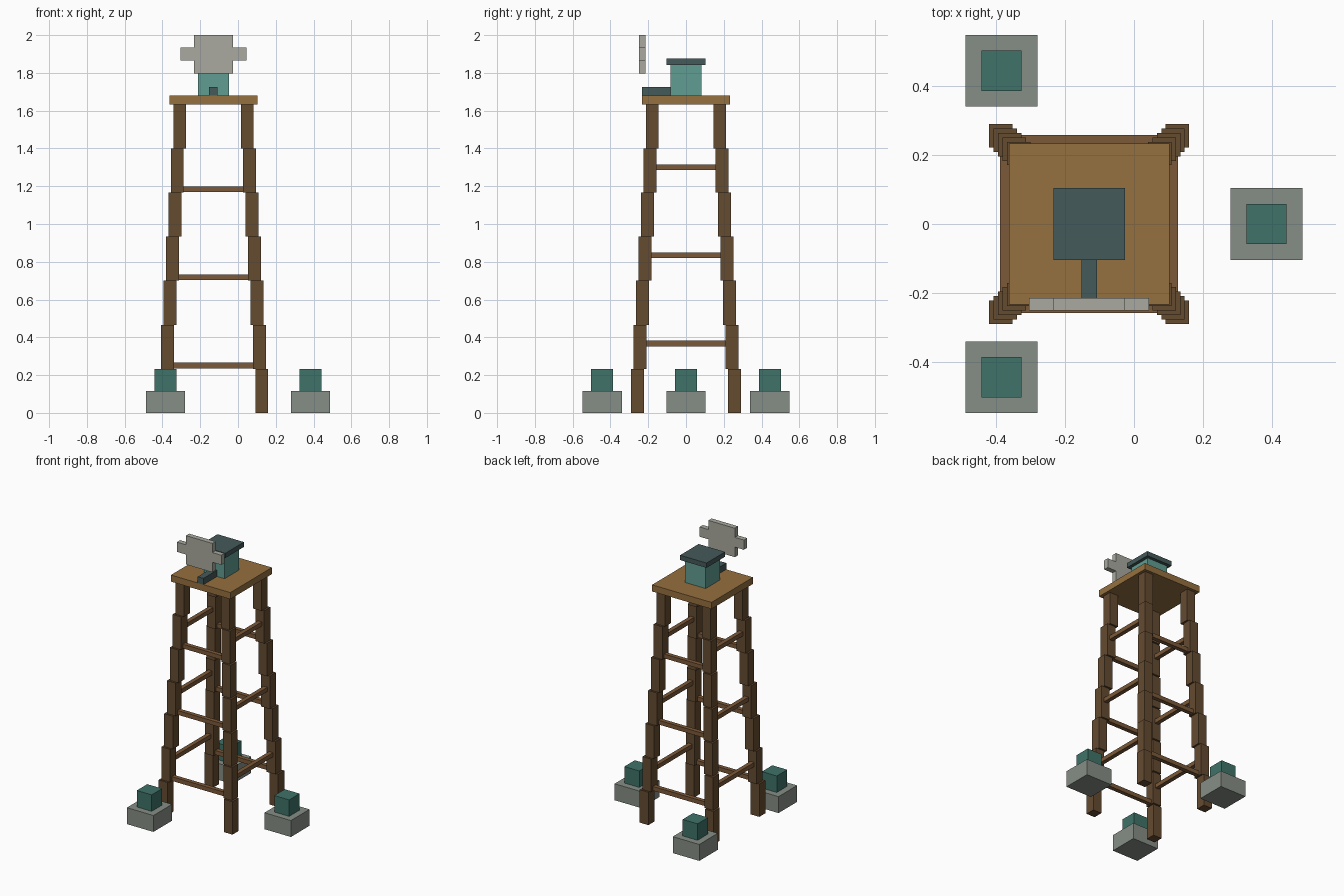
import bpy

if "Cube" in bpy.data.objects:
    bpy.data.objects.remove(bpy.data.objects["Cube"])


def material(name, rgb):
    m = bpy.data.materials.new(name)
    m.diffuse_color = (*rgb, 1)
    m.use_nodes = True
    m.node_tree.nodes["Principled BSDF"].inputs["Base Color"].default_value = m.diffuse_color
    return m


DARK_WOOD = material("dark_wood", (0.13, 0.07, 0.03))
BRACE_WOOD = material("brace_wood", (0.2, 0.1, 0.04))
DECK_WOOD = material("deck_wood", (0.3, 0.16, 0.05))
STONE = material("stone", (0.24, 0.27, 0.24))
DEEP_TEAL = material("deep_teal", (0.05, 0.17, 0.14))
TEAL = material("teal", (0.12, 0.34, 0.29))
SLATE = material("slate", (0.06, 0.1, 0.1))
PALE = material("pale_stone", (0.4, 0.4, 0.35))


def box(name, centre, size, mat):
    x, y, z = (s / 2 for s in size)
    verts = [(a, b, c) for a in (-x, x) for b in (-y, y) for c in (-z, z)]
    faces = [(0, 1, 3, 2), (4, 6, 7, 5), (0, 4, 5, 1),
             (2, 3, 7, 6), (0, 2, 6, 4), (1, 5, 7, 3)]
    mesh = bpy.data.meshes.new(name)
    mesh.from_pydata(verts, [], faces)
    mesh.materials.append(mat)
    ob = bpy.data.objects.new(name, mesh)
    ob.location = centre
    bpy.context.collection.objects.link(ob)
    return ob


CX = -0.13            # tower axis
SEG = 0.2333          # height of one leg block
TOP = 7 * SEG         # underside of deck


def spread(i):
    return 0.256 - 0.0129 * i


# Stepped legs, leaning inwards
for i in range(7):
    for sx in (-1, 1):
        for sy in (-1, 1):
            box("leg_block", (CX + sx * spread(i), sy * spread(i), (i + 0.5) * SEG),
                (0.068, 0.068, SEG), DARK_WOOD)

# Cross braces, side ones half a block higher than front and back ones
for i in (1, 3, 5):
    d = spread(i)
    z = i * SEG + 0.0175
    for s in (-1, 1):
        box("front_back_brace", (CX, s * d, z), (2 * d, 0.03, 0.03), BRACE_WOOD)
        box("side_brace", (CX + s * d, 0, z + SEG / 2), (0.03, 2 * d, 0.03), BRACE_WOOD)

# Deck
box("deck", (CX, 0, TOP + 0.0233), (0.466, 0.466, 0.0467), DECK_WOOD)

# Cabin with roof and front beam
box("cabin", (CX, 0, 1.76), (0.163, 0.163, 0.163), TEAL)
box("cabin_roof", (CX, 0, 1.858), (0.208, 0.208, 0.034), SLATE)
box("front_beam", (CX, -0.155, 1.702), (0.045, 0.158, 0.045), SLATE)

# Floating sign plate with side tabs
box("sign_plate", (CX, -0.232, 1.898), (0.208, 0.036, 0.205), PALE)
for s in (-1, 1):
    box("sign_tab", (CX + s * 0.139, -0.232, 1.901), (0.07, 0.036, 0.069), PALE)

# Three pedestals around the tower
for x, y in ((-0.384, 0.444), (-0.384, -0.444), (0.384, 0)):
    box("pedestal_base", (x, y, 0.0583), (0.208, 0.208, 0.1167), STONE)
    box("pedestal_block", (x, y, 0.175), (0.117, 0.117, 0.1167), DEEP_TEAL)
